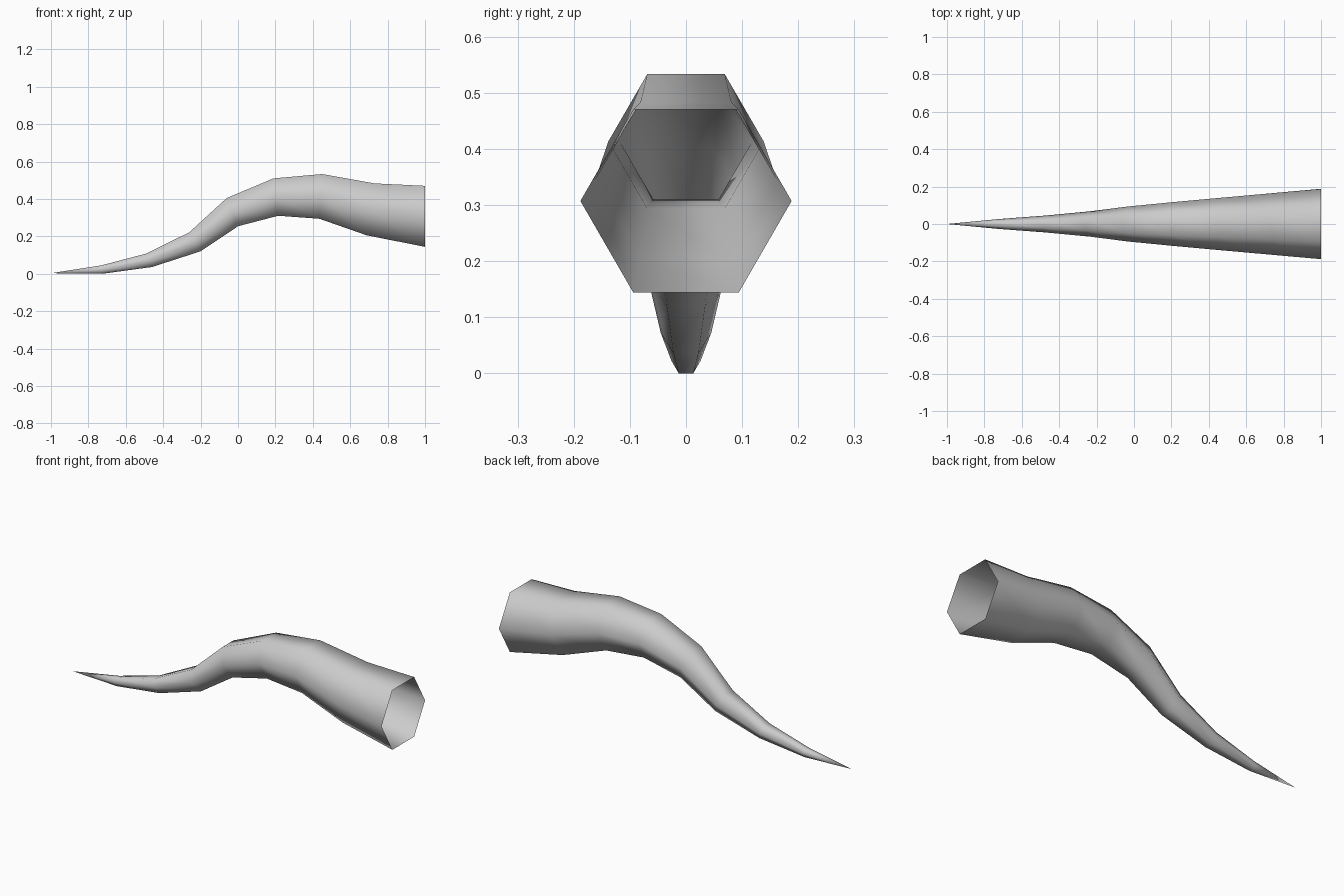
import bpy
import bmesh
from math import cos, sin, pi
from mathutils import Vector

cube = bpy.data.objects.get("Cube")
if cube:
    bpy.data.objects.remove(cube, do_unlink=True)

SIDES = 6

# Top and bottom edge of each hexagonal ring, as (x, z), from tip to open base
RINGS = [
    ((-0.73, 0.045), (-0.725, 0.0)),
    ((-0.49, 0.108), (-0.46, 0.036)),
    ((-0.26, 0.222), (-0.20, 0.12)),
    ((-0.06, 0.405), (0.00, 0.254)),
    ((0.19, 0.51), (0.215, 0.31)),
    ((0.45, 0.533), (0.435, 0.294)),
    ((0.73, 0.483), (0.69, 0.205)),
    ((1.00, 0.47), (1.00, 0.144)),
]


def grey_material():
    mat = bpy.data.materials.new("horn grey")
    mat.use_nodes = True
    colour = (0.6, 0.6, 0.6, 1)
    mat.diffuse_color = colour
    mat.node_tree.nodes["Principled BSDF"].inputs["Base Color"].default_value = colour
    return mat


def add_ring(bm, top, bottom):
    """A regular hexagon standing across the horn, flat side up."""
    top = Vector((top[0], 0, top[1]))
    bottom = Vector((bottom[0], 0, bottom[1]))
    centre = (top + bottom) / 2
    radius = (top - bottom).length / 2 / sin(pi / 3)
    up = (top - bottom).normalized()
    side = Vector((0, 1, 0))
    angles = [2 * pi * i / SIDES for i in range(SIDES)]
    return [bm.verts.new(centre + radius * (side * cos(a) + up * sin(a))) for a in angles]


# Curved horn: pointed tip, skin between the rings, base left open
bm = bmesh.new()
tip = bm.verts.new((-1, 0, 0.003))
rings = [add_ring(bm, *r) for r in RINGS]
for i in range(SIDES):
    j = (i + 1) % SIDES
    bm.faces.new((tip, rings[0][i], rings[0][j]))
    for a, b in zip(rings, rings[1:]):
        bm.faces.new((a[i], b[i], b[j], a[j]))
bmesh.ops.recalc_face_normals(bm, faces=bm.faces)
for face in bm.faces:
    face.smooth = True

mesh = bpy.data.meshes.new("curved_horn")
bm.to_mesh(mesh)
bm.free()
mesh.materials.append(grey_material())
horn = bpy.data.objects.new("curved_horn", mesh)
bpy.context.collection.objects.link(horn)
